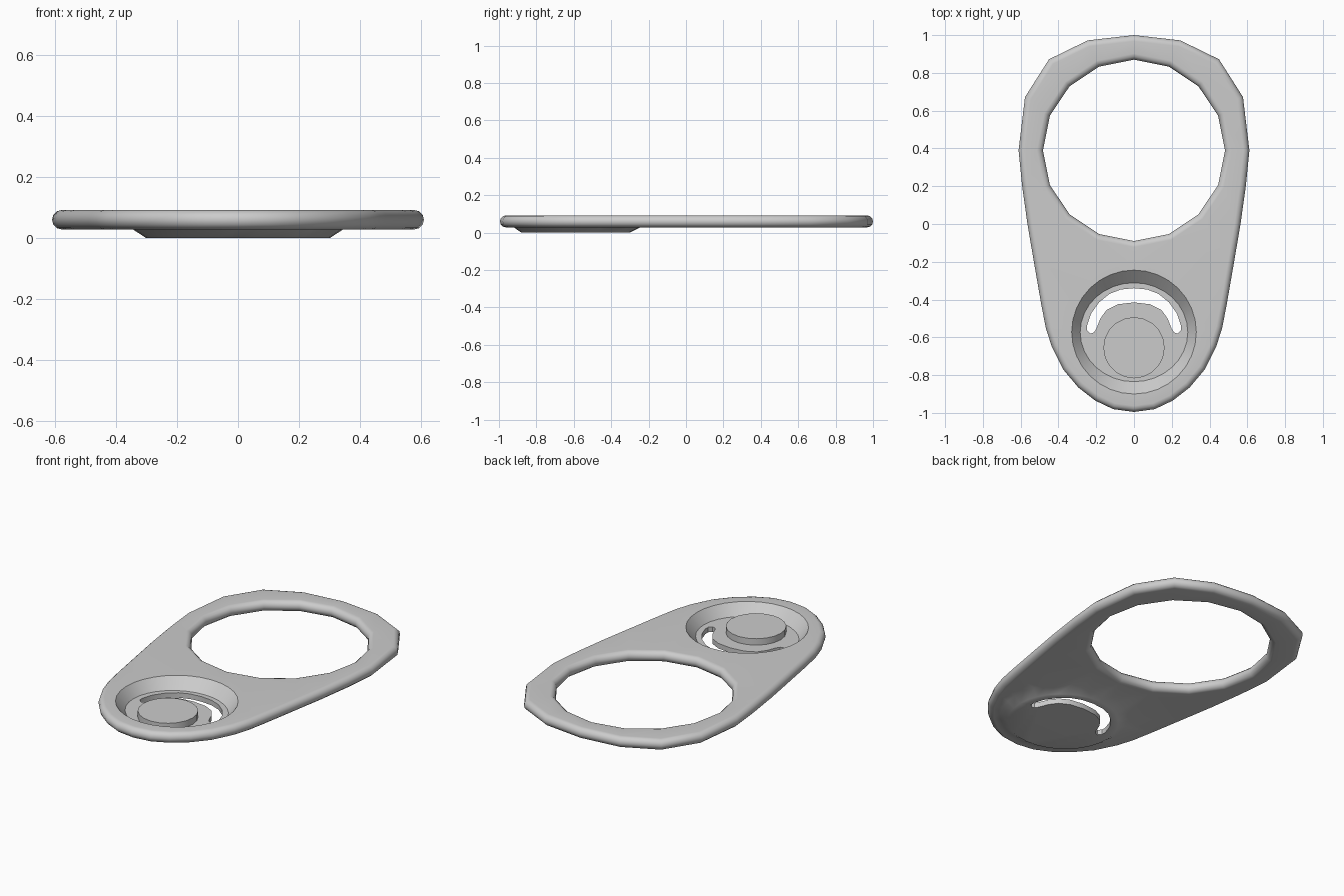
import bpy, bmesh, math
from mathutils import Vector

if "Cube" in bpy.data.objects:
    bpy.data.objects.remove(bpy.data.objects["Cube"])

bm = bmesh.new()
TOP, LOW, MID, R = 0.092, 0.028, 0.06, 0.032


def mirrored(half):
    """Close a right-hand half outline (top to bottom) across x = 0."""
    return half + [(-x, y) for x, y in reversed(half) if x > 0]


def ellipse(cy, rx, ry, n):
    return [(rx * math.sin(2 * math.pi * i / n), cy + ry * math.cos(2 * math.pi * i / n)) for i in range(n)]


def offset(pts, d):
    """Shift a clockwise outline inward by d (outward when negative)."""
    out, n = [], len(pts)
    for i in range(n):
        a, p, b = Vector(pts[i - 1]), Vector(pts[i]), Vector(pts[(i + 1) % n])
        n1, n2 = [Vector((e.y, -e.x)).normalized() for e in (p - a, b - p)]
        m = (n1 + n2).normalized()
        out.append(p + m * d / max(m.dot(n1), 0.5))
    return out


def loop(pts, z):
    return [bm.verts.new((p[0], p[1], z)) for p in pts]


def bridge(a, b):
    n = len(a)
    for i in range(n):
        j = (i + 1) % n
        bm.faces.new((a[i], a[j], b[j], b[i]))


def fill(*loops):
    """Flat face bounded by the first loop with the others as holes."""
    edges = []
    for l in loops:
        for i in range(len(l)):
            pair = (l[i - 1], l[i])
            edges.append(bm.edges.get(pair) or bm.edges.new(pair))
    bmesh.ops.triangle_fill(bm, edges=edges, use_beauty=True, normal=(0, 0, 1))


def rounded_rim(pts, sign):
    """Half-round edge; returns its top and bottom loops."""
    rings = []
    for k in range(7):
        t = math.pi * k / 6
        rings.append(loop(offset(pts, sign * R * (1 - math.sin(t))), MID + R * math.cos(t)))
    for a, b in zip(rings, rings[1:]):
        bridge(a, b)
    return rings[0], rings[-1]


# Plate outline and finger hole
outline = mirrored([(0, 1), (.245, .972), (.45, .872), (.577, .672), (.611, .39), (.592, .2), (.564, 0),
                    (.53, -.2), (.492, -.42), (.467, -.55), (.435, -.65), (.375, -.77), (.295, -.865),
                    (.205, -.935), (.11, -.98), (0, -.995)])
out_top, out_low = rounded_rim(outline, 1)
hole_top, hole_low = rounded_rim(ellipse(.39, .482, .48, 16), -1)

# Dished recess: sloped wall inside, matching bulge underneath
FLOOR = 0.03
rec_top = loop(ellipse(-.572, .33, .328, 32), TOP)
rec_floor = loop(ellipse(-.573, .285, .262, 32), FLOOR)
bulge_top = loop(ellipse(-.583, .345, .338, 32), LOW)
bulge_low = loop(ellipse(-.59, .302, .29, 32), 0)
bridge(rec_top, rec_floor)
bridge(bulge_top, bulge_low)

# Curved slot around the tongue
slot = [(0, -.34), (.07, -.347), (.13, -.37), (.185, -.415), (.228, -.475), (.248, -.535), (.248, -.562),
        (.232, -.58), (.213, -.575), (.2, -.555), (.178, -.5), (.145, -.455), (.085, -.425), (0, -.415)]
slot = slot + [(-x, y) for x, y in reversed(slot) if x > 0]
slot_top, slot_low = loop(slot, FLOOR), loop(slot, 0)
bridge(slot_top, slot_low)

# Raised rivet button
button = ellipse(-.655, .162, .162, 20)
but_low, but_top = loop(button, FLOOR), loop(button, .068)
bridge(but_low, but_top)

# Flat faces
fill(out_top, hole_top, rec_top)
fill(out_low, hole_low, bulge_top)
fill(rec_floor, slot_top, but_low)
fill(bulge_low, slot_low)
fill(but_top)
bmesh.ops.recalc_face_normals(bm, faces=bm.faces)

mesh = bpy.data.meshes.new("pull_tab")
bm.to_mesh(mesh)
bm.free()
tab = bpy.data.objects.new("pull_tab", mesh)
bpy.context.collection.objects.link(tab)
bpy.context.view_layer.objects.active = tab
tab.select_set(True)
bpy.ops.object.shade_smooth_by_angle(angle=math.radians(38))
wn = tab.modifiers.new("flat_face_normals", 'WEIGHTED_NORMAL')
wn.keep_sharp = True
